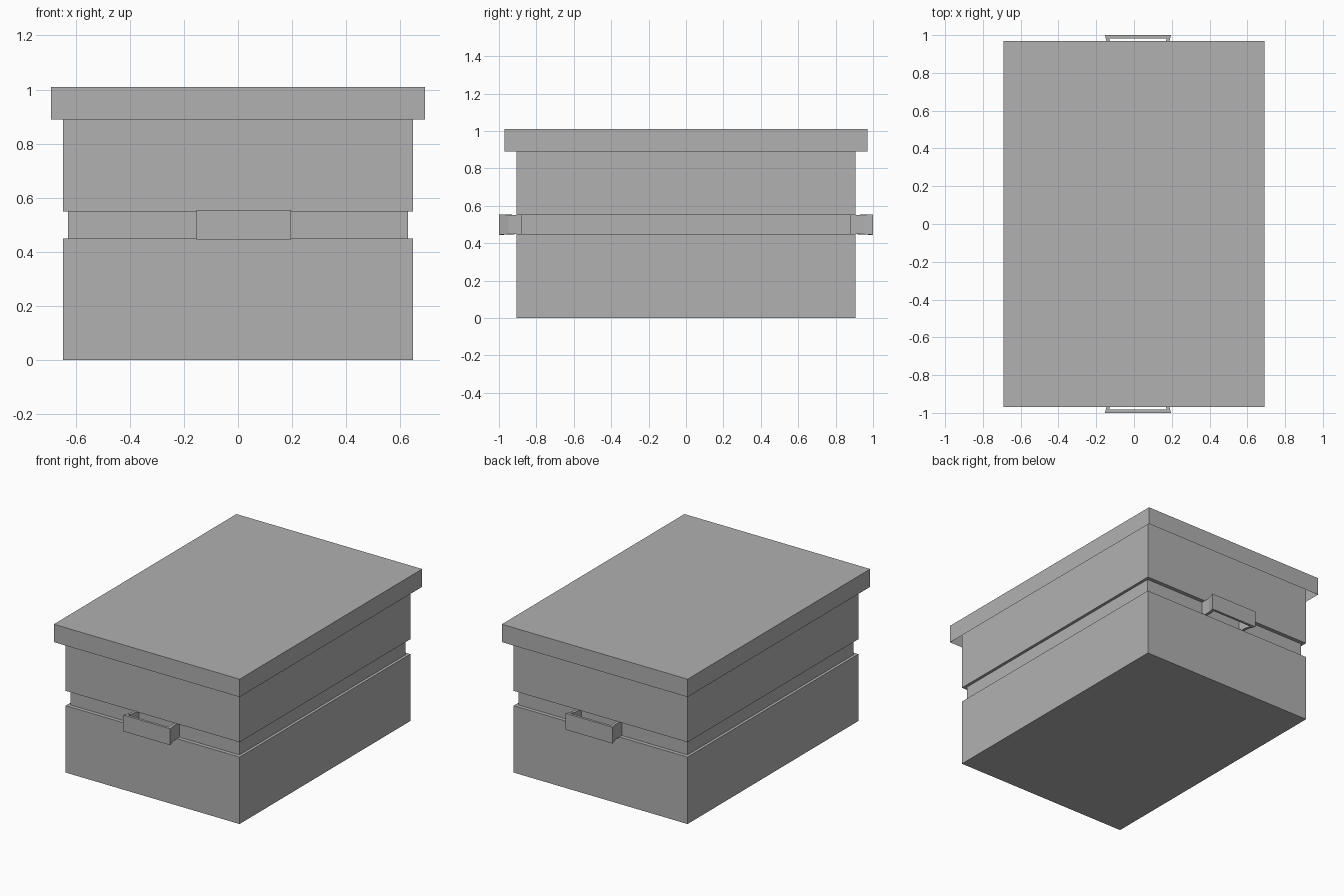
import bpy
import bmesh

cube = bpy.data.objects.get("Cube")
if cube:
    bpy.data.objects.remove(cube, do_unlink=True)

# One plain grey for the whole box
grey = bpy.data.materials.new("plain_grey")
grey.use_nodes = True
colour = (0.44, 0.44, 0.44, 1)
grey.diffuse_color = colour
grey.node_tree.nodes["Principled BSDF"].inputs["Base Color"].default_value = colour


def finish(name, bm):
    bmesh.ops.recalc_face_normals(bm, faces=bm.faces)
    mesh = bpy.data.meshes.new(name)
    bm.to_mesh(mesh)
    bm.free()
    mesh.materials.append(grey)
    obj = bpy.data.objects.new(name, mesh)
    bpy.context.collection.objects.link(obj)
    return obj


def box(bm, half_x, half_y, bottom, top):
    verts = bmesh.ops.create_cube(bm, size=2)["verts"]
    for v in verts:
        v.co.x *= half_x
        v.co.y *= half_y
        v.co.z = top if v.co.z > 0 else bottom
    return verts


# Body: stepped tub with a recessed band around the middle
bm = bmesh.new()
box(bm, 0.647, 0.907, 0, 0.45)
finish("lower_body", bm)

bm = bmesh.new()
box(bm, 0.628, 0.881, 0.45, 0.55)
finish("recessed_band", bm)

bm = bmesh.new()
box(bm, 0.647, 0.907, 0.55, 0.985)
finish("upper_body", bm)

# Lid: overhanging cap, hollow below with a thin rim
bm = bmesh.new()
box(bm, 0.691, 0.97, 0.89, 1.01)
bm.faces.ensure_lookup_table()
under = min(bm.faces, key=lambda f: f.calc_center_median().z)
bmesh.ops.inset_region(bm, faces=[under], thickness=0.023)
for v in under.verts:
    v.co.z = 0.985
finish("lid", bm)


# Handles: flared U-shaped loops on the recessed band
def handle(name, side):
    bm = bmesh.new()
    half = [(0.175, 1.0), (0.162, 0.95), (0.160, 0.878),
            (0.140, 0.878), (0.142, 0.95), (0.153, 0.983)]
    outline = half + [(-x, y) for x, y in reversed(half)]
    face = bm.faces.new([bm.verts.new((x + 0.021, y * side, 0))
                         for x, y in outline])
    bmesh.ops.extrude_face_region(bm, geom=[face])
    # The first copy is the underside, the extruded copy the upper side
    for i, v in enumerate(bm.verts):
        y = abs(v.co.y)
        reach = 0.055 if y > 0.96 else 0.051 if y > 0.9 else 0.05
        v.co.z = 0.5 + (reach if i >= len(outline) else -reach)
    finish(name, bm)


handle("front_handle", -1)
handle("back_handle", 1)
